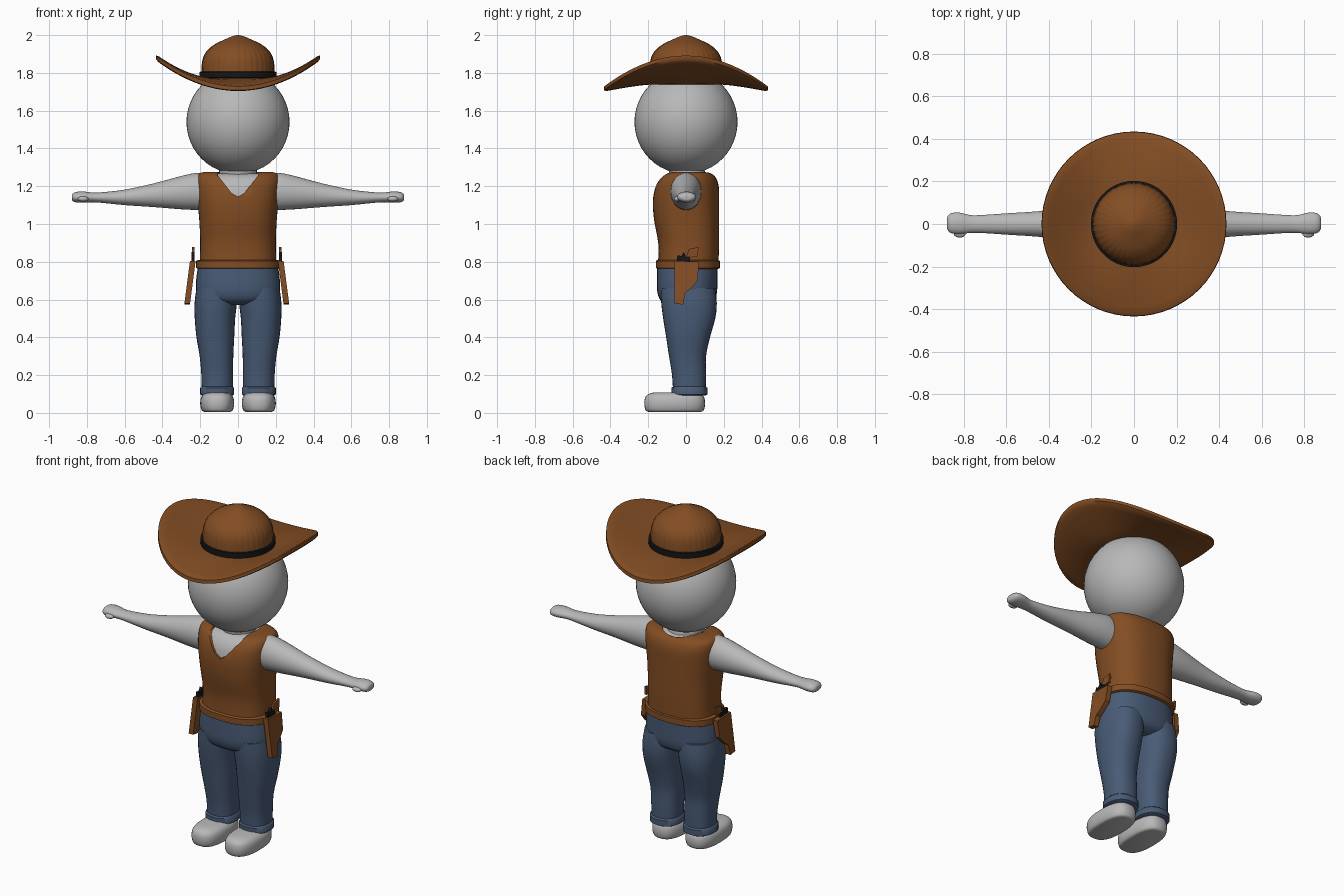
import bpy, bmesh, math

if "Cube" in bpy.data.objects:
    bpy.data.objects.remove(bpy.data.objects["Cube"])

def mat(name, r, g, b):
    m = bpy.data.materials.new(name)
    m.diffuse_color = (r, g, b, 1)
    m.use_nodes = True
    m.node_tree.nodes["Principled BSDF"].inputs["Base Color"].default_value = m.diffuse_color
    return m

SKIN = mat("light grey", 0.48, 0.48, 0.48)
LEATHER = mat("saddle brown", 0.227, 0.075, 0.017)
DENIM = mat("denim blue", 0.066, 0.105, 0.18)
BLACK = mat("black", 0.008, 0.008, 0.008)

def finish(name, bm, material, angle=40):
    bmesh.ops.recalc_face_normals(bm, faces=bm.faces)
    me = bpy.data.meshes.new(name)
    bm.to_mesh(me)
    bm.free()
    ob = bpy.data.objects.new(name, me)
    bpy.context.collection.objects.link(ob)
    me.materials.append(material)
    bpy.ops.object.select_all(action='DESELECT')
    ob.select_set(True)
    bpy.context.view_layer.objects.active = ob
    bpy.ops.object.shade_smooth_by_angle(angle=math.radians(angle))
    return ob

def smooth_rows(rows, steps):
    """Catmull-Rom blend between section rows."""
    out = []
    for i in range(len(rows) - 1):
        a, b, c, d = rows[max(i - 1, 0)], rows[i], rows[i + 1], rows[min(i + 2, len(rows) - 1)]
        for k in range(steps):
            t = k / steps
            out.append([0.5 * (2 * q + (r - p) * t + (2 * p - 5 * q + 4 * r - s) * t * t
                        + (3 * q - p - 3 * r + s) * t ** 3) for p, q, r, s in zip(a, b, c, d)])
    return out + [list(rows[-1])]

def loft(name, rows, material, power=2.0, axis='z', side=1, steps=3, seg=32, angle=50):
    """Rows are (position, centre u, centre v, radius u, radius v)."""
    bm = bmesh.new()
    rings = []
    for p, cu, cv, ru, rv in smooth_rows(rows, steps):
        ring = []
        for i in range(seg):
            a = math.tau * i / seg
            c, s = math.cos(a), math.sin(a)
            u = cu + ru * math.copysign(abs(c) ** (2 / power), c)
            v = cv + rv * math.copysign(abs(s) ** (2 / power), s)
            ring.append(bm.verts.new((u * side, v, p) if axis == 'z' else (p * side, u, v)))
        rings.append(ring)
    for lo, hi in zip(rings, rings[1:]):
        for i in range(seg):
            j = (i + 1) % seg
            bm.faces.new((lo[i], lo[j], hi[j], hi[i]))
    bm.faces.new(rings[0])
    bm.faces.new(rings[-1])
    return finish(name, bm, material, angle)

def prism(name, pts, x0, x1, material, lean=0.0, axis='x'):
    """Extruded outline; lean pushes x outward below z = 0.8."""
    bm = bmesh.new()
    put = (lambda d, p: (d + lean * (0.8 - p[1]), p[0], p[1])) if axis == 'x' else \
          (lambda d, p: (p[0], d, p[1]))
    a = [bm.verts.new(put(x0, p)) for p in pts]
    b = [bm.verts.new(put(x1, p)) for p in pts]
    bm.faces.new(a)
    bm.faces.new(b)
    for i in range(len(pts)):
        j = (i + 1) % len(pts)
        bm.faces.new((a[i], a[j], b[j], b[i]))
    return finish(name, bm, material, 20)

def surface(name, profile, height, seg, material, rib=0.0, closed=False):
    """Revolve (radius, z) points; height(r, z, angle) bends the result."""
    bm = bmesh.new()
    cols = []
    for i in range(seg):
        a = math.tau * i / seg
        k = 1 + rib * math.cos(36 * a)
        cols.append([bm.verts.new((r * k * math.cos(a), r * k * math.sin(a), height(r, z, a)))
                     for r, z in profile])
    n = len(profile)
    for i in range(seg):
        c, d = cols[i], cols[(i + 1) % seg]
        for k in range(n if closed else n - 1):
            m = (k + 1) % n
            bm.faces.new((c[k], d[k], d[m], c[m]))
    if not closed:
        bm.faces.new([c[-1] for c in cols])
    return finish(name, bm, material, 50)

def ball(name, loc, scale, material, seg=48):
    bm = bmesh.new()
    bmesh.ops.create_uvsphere(bm, u_segments=seg, v_segments=seg // 2, radius=1)
    for v in bm.verts:
        v.co = [c * s + l for c, s, l in zip(v.co, scale, loc)]
    return finish(name, bm, material, 60)

# Head and neck
ball("head", (0, 0, 1.54), (0.273, 0.273, 0.275), SKIN)
loft("neck", [(1.2, 0, 0.01, 0.105, 0.1), (1.25, 0, 0.01, 0.1, 0.095),
              (1.3, 0, 0.0, 0.1, 0.095)], SKIN)

# Torso under the vest, and the vest with its neckline cut out
torso = [(0.79, 0, 0.012, 0.203, 0.16), (0.9, 0, 0.014, 0.200, 0.161),
         (1.02, 0, 0.003, 0.205, 0.172), (1.12, 0, 0.0, 0.215, 0.175),
         (1.2, 0, 0.005, 0.223, 0.168), (1.245, 0, 0.01, 0.222, 0.148),
         (1.267, 0, 0.012, 0.208, 0.122), (1.276, 0, 0.012, 0.175, 0.09)]
loft("body", [(z - 0.008, x, y, a - 0.014, b - 0.012) for z, x, y, a, b in torso], SKIN, 2.5)
vest = loft("vest", torso, LEATHER, 2.5, seg=48)
vee = prism("neckline_cutter", [(-0.118, 1.32), (-0.105, 1.255), (-0.035, 1.165), (0, 1.145),
            (0.035, 1.165), (0.105, 1.255), (0.118, 1.32)], -0.4, 0.02, LEATHER, axis='y')
collar = loft("collar_cutter", [(1.235, 0, 0.02, 0.115, 0.115),
                                (1.33, 0, 0.02, 0.115, 0.115)], LEATHER, steps=1)
for cutter in (vee, collar):
    cutter.hide_render = True
    bpy.context.view_layer.objects.active = vest
    mod = vest.modifiers.new("cut", 'BOOLEAN')
    mod.object = cutter
    mod.operation = 'DIFFERENCE'
    mod.solver = 'EXACT'
    bpy.ops.object.modifier_apply(modifier=mod.name)
    bpy.data.objects.remove(cutter)

# Arms, hands, legs, cuffs and shoes
for side, tag in ((-1, "left"), (1, "right")):
    loft(tag + "_arm", [(0.14, 0, 1.168, 0.08, 0.1), (0.22, 0, 1.172, 0.082, 0.098),
         (0.3, 0, 1.166, 0.077, 0.088), (0.45, 0, 1.152, 0.06, 0.062),
         (0.6, 0, 1.141, 0.05, 0.041), (0.72, 0, 1.14, 0.042, 0.028),
         (0.77, 0, 1.141, 0.042, 0.026), (0.82, 0.003, 1.143, 0.05, 0.029),
         (0.86, 0.004, 1.142, 0.047, 0.027), (0.877, 0.004, 1.141, 0.032, 0.017),
         (0.88, 0.004, 1.141, 0.015, 0.008)], SKIN, axis='x', side=side)
    ball(tag + "_thumb", (0.82 * side, -0.046, 1.133), (0.028, 0.018, 0.014), SKIN, 16)
    loft(tag + "_trouser_leg", [(0.1, 0.11, 0.018, 0.082, 0.086), (0.2, 0.11, 0.016, 0.084, 0.09),
         (0.3, 0.114, 0.008, 0.089, 0.098), (0.4, 0.12, 0.011, 0.1, 0.116),
         (0.5, 0.122, 0.017, 0.107, 0.138), (0.58, 0.118, 0.016, 0.112, 0.147),
         (0.66, 0.112, 0.01, 0.108, 0.145)], DENIM, 2.3, side=side)
    loft(tag + "_cuff", [(0.092, 0.11, 0.018, 0.08, 0.086), (0.098, 0.11, 0.018, 0.09, 0.096),
         (0.132, 0.11, 0.018, 0.09, 0.096), (0.14, 0.11, 0.018, 0.082, 0.086)],
         DENIM, 2.3, side=side, steps=1)
    loft(tag + "_shoe", [(0.006, 0.11, -0.06, 0.07, 0.14), (0.014, 0.11, -0.06, 0.082, 0.154),
         (0.045, 0.11, -0.06, 0.09, 0.161), (0.08, 0.11, -0.06, 0.086, 0.157),
         (0.1, 0.11, -0.058, 0.07, 0.14), (0.109, 0.11, -0.055, 0.045, 0.11)],
         SKIN, 2.6, side=side, angle=60)

# Trouser seat and belt
loft("trouser_seat", [(0.572, 0, 0.01, 0.1, 0.1), (0.595, 0, 0.008, 0.19, 0.142),
     (0.64, 0, 0.006, 0.22, 0.158), (0.7, 0, 0.006, 0.222, 0.16),
     (0.79, 0, 0.008, 0.21, 0.16)], DENIM, 2.4)
loft("belt", [(0.762, 0, 0.01, 0.212, 0.16), (0.768, 0, 0.01, 0.222, 0.17),
     (0.804, 0, 0.01, 0.222, 0.17), (0.81, 0, 0.01, 0.212, 0.16)], LEATHER, 2.4, steps=1)

# Holsters and pistols hang on both hips
for side, tag, x in ((-1, "left", 0.225), (1, "right", 0.212)):
    prism(tag + "_holster", [(-0.062, 0.805), (0.068, 0.8), (0.062, 0.7), (0.022, 0.655),
          (-0.005, 0.635), (-0.015, 0.573), (-0.062, 0.58)],
          side * x, side * (x + 0.03), LEATHER, side * 0.13)
    g = x + 0.004
    prism(tag + "_pistol_frame", [(-0.048, 0.79), (0.025, 0.79), (0.018, 0.83), (0.0, 0.826),
          (-0.012, 0.852), (-0.024, 0.83), (-0.046, 0.835)],
          side * g, side * (g + 0.016), BLACK)
    prism(tag + "_pistol_grip", [(0.0, 0.82), (0.062, 0.828), (0.066, 0.878), (0.015, 0.868)],
          side * (g + 0.002), side * (g + 0.014), LEATHER)

# Hat: ribbed crown, black band, brim curled up at the sides
flat = lambda r, z, a: z
crown = smooth_rows([(0.192, 1.745), (0.193, 1.8), (0.187, 1.87), (0.165, 1.915),
                     (0.125, 1.95), (0.07, 1.977), (0.03, 1.994), (0.004, 2.0)], 3)
surface("hat_crown", crown, flat, 144, LEATHER, rib=0.006)
surface("hat_band", [(0.188, 1.772), (0.203, 1.775), (0.203, 1.805), (0.188, 1.808)],
        flat, 64, BLACK, closed=True)

def curl(r, z, a):
    t = max(0, (r - 0.19) / 0.245) ** 1.3
    return 1.755 + z + t * (-0.037 + 0.165 * math.cos(a) ** 2)

radii = [0.18 + 0.03 * i for i in range(9)]
brim = [(r, 0.015) for r in radii] + [(0.433, 0.01), (0.435, -0.01)] + \
       [(r, -0.017) for r in reversed(radii)]
surface("hat_brim", brim, curl, 64, LEATHER, closed=True)
